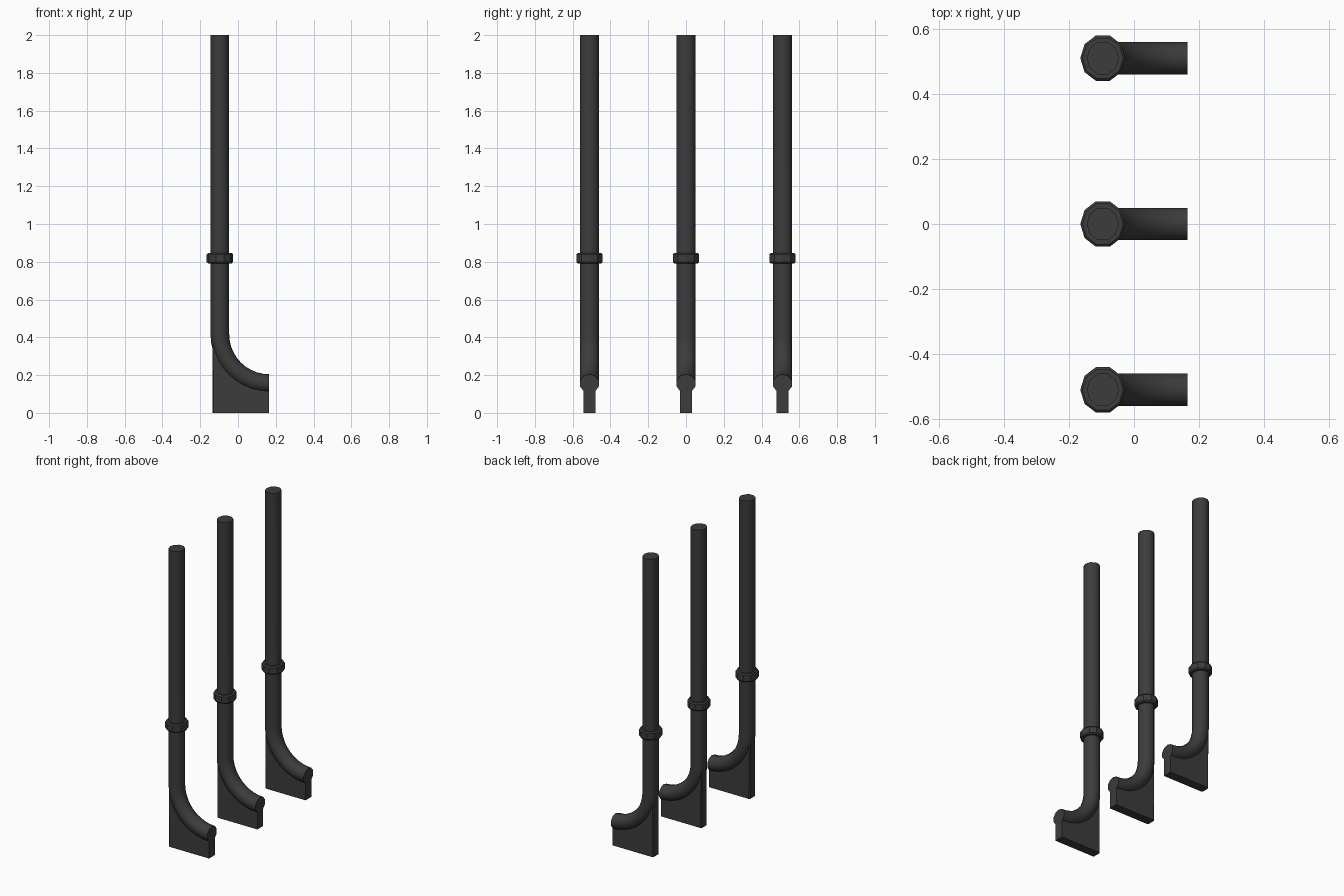
import bpy, bmesh
from math import sin, cos, pi, radians

if "Cube" in bpy.data.objects:
    bpy.data.objects.remove(bpy.data.objects["Cube"])

SIDES = 10
CX = -0.096            # pipe axis
BX, BZ = 0.165, 0.416  # centre of the elbow bend
BR = BX - CX           # bend radius
RX, RY = 0.0495, 0.0525


def finish(bm, name, y, angle):
    bmesh.ops.recalc_face_normals(bm, faces=bm.faces)
    me = bpy.data.meshes.new(name)
    bm.to_mesh(me)
    bm.free()
    ob = bpy.data.objects.new(name, me)
    ob.location.y = y
    bpy.context.collection.objects.link(ob)
    mat = bpy.data.materials.get("dark_iron")
    if not mat:
        mat = bpy.data.materials.new("dark_iron")
        mat.diffuse_color = (0.045, 0.045, 0.045, 1)
        mat.use_nodes = True
        mat.node_tree.nodes["Principled BSDF"].inputs["Base Color"].default_value = mat.diffuse_color
    me.materials.append(mat)
    bpy.ops.object.select_all(action='DESELECT')
    bpy.context.view_layer.objects.active = ob
    ob.select_set(True)
    bpy.ops.object.shade_smooth_by_angle(angle=radians(angle))
    return ob


def loft(bm, rings):
    vs = [[bm.verts.new(p) for p in r] for r in rings]
    n = len(vs[0])
    for a, b in zip(vs, vs[1:]):
        for i in range(n):
            j = (i + 1) % n
            bm.faces.new((a[i], a[j], b[j], b[i]))
    bm.faces.new(vs[0])
    bm.faces.new(vs[-1])


def pipe_ring(t, z=None):
    # t is the bend angle: 0 = upright pipe, pi/2 = outlet
    ring = []
    for i in range(SIDES):
        a = 2 * pi * i / SIDES
        r = BR - RX * cos(a)
        ring.append((BX - r * cos(t), RY * sin(a), BZ - r * sin(t) if z is None else z))
    return ring


def flat_ring(rx, ry, z):
    return [(CX + rx * cos(2 * pi * i / SIDES), ry * sin(2 * pi * i / SIDES), z) for i in range(SIDES)]


STEPS = 10
for k, y in enumerate((-0.511, 0, 0.511)):
    # upright pipe with curved outlet
    bm = bmesh.new()
    loft(bm, [pipe_ring(0, 2.0)] + [pipe_ring(pi / 2 * i / STEPS) for i in range(STEPS + 1)])
    finish(bm, f"drain_pipe_{k}", y, 40)

    # joint collar
    bm = bmesh.new()
    loft(bm, [flat_ring(0.063, 0.066, 0.792), flat_ring(0.0695, 0.0735, 0.799),
              flat_ring(0.0695, 0.0735, 0.839), flat_ring(0.063, 0.066, 0.846)])
    finish(bm, f"joint_collar_{k}", y, 30)

    # support foot filling the space below the elbow
    bm = bmesh.new()
    rf = BR + 0.04
    arc = [(BX - rf * cos(pi / 2 * i / STEPS), BZ - rf * sin(pi / 2 * i / STEPS)) for i in range(STEPS + 1)]
    prof = [(BX, 0), (BX - rf, 0)] + arc
    loft(bm, [[(x, s * 0.031, z) for x, z in prof] for s in (-1, 1)])
    back = [e for e in bm.edges if all(abs(v.co.x - BX + rf) < 1e-4 for v in e.verts)
            and abs(e.verts[0].co.z - e.verts[1].co.z) > 0.1]
    bmesh.ops.bevel(bm, geom=back, offset=0.007, segments=1, affect='EDGES')
    finish(bm, f"support_foot_{k}", y, 30)
